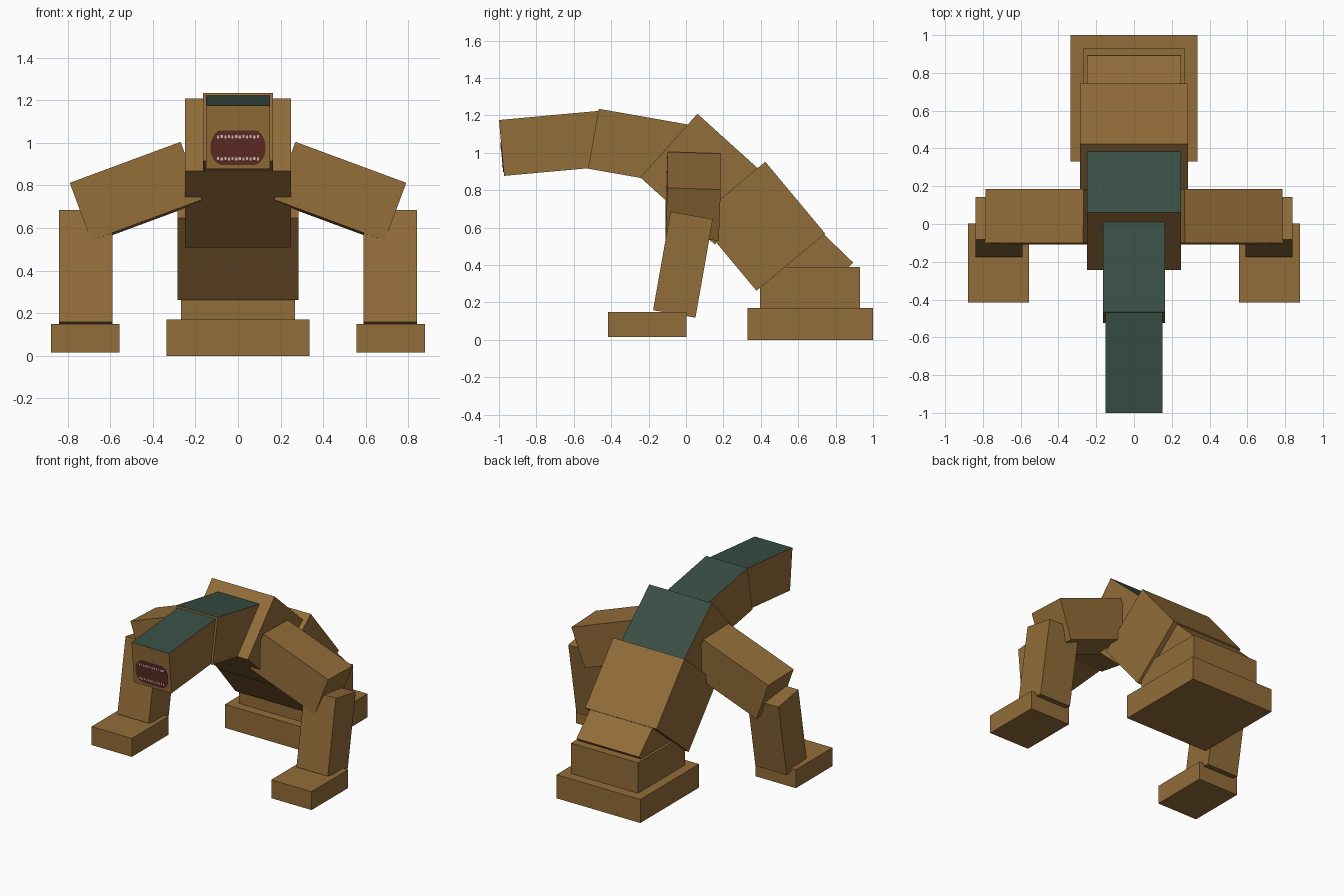
import bpy, bmesh, math
from mathutils import Matrix, Vector

cube = bpy.data.objects.get("Cube")
if cube:
    bpy.data.objects.remove(cube, do_unlink=True)


def material(name, rgb):
    m = bpy.data.materials.new(name)
    m.use_nodes = True
    m.diffuse_color = (*rgb, 1)
    m.node_tree.nodes["Principled BSDF"].inputs["Base Color"].default_value = (*rgb, 1)
    return m


brown = material("brown", (0.29, 0.153, 0.041))
green = material("dark_green", (0.041, 0.077, 0.058))
red = material("mouth_red", (0.115, 0.024, 0.018))
white = material("tooth_white", (0.62, 0.52, 0.45))


def make_object(name, bm, mats):
    bmesh.ops.recalc_face_normals(bm, faces=bm.faces)
    me = bpy.data.meshes.new(name)
    bm.to_mesh(me)
    bm.free()
    for m in mats:
        me.materials.append(m)
    ob = bpy.data.objects.new(name, me)
    bpy.context.collection.objects.link(ob)
    return ob


def add_block(bm, size, centre=(0, 0, 0)):
    bmesh.ops.create_cube(bm, size=1, matrix=Matrix.Translation(centre) @ Matrix.Diagonal((*size, 1)))


def box(name, size, centre, rotation=(0, 0, 0), green_top=False):
    bm = bmesh.new()
    add_block(bm, size)
    bm.normal_update()
    if green_top:
        for f in bm.faces:
            f.material_index = int(f.normal.z > 0.5)
    ob = make_object(name, bm, [brown, green] if green_top else [brown])
    ob.location = centre
    ob.rotation_euler = [math.radians(a) for a in rotation]
    return ob


def pitched_box(name, corner, pitch, length, height, width, x=0, green_top=False):
    """Box placed by its top front corner (y, z) and tilted about the x axis."""
    rot = Matrix.Rotation(math.radians(pitch), 3, 'X')
    centre = Vector((x, *corner)) + rot @ Vector((0, length / 2, -height / 2))
    return box(name, (width, length, height), centre, (pitch, 0, 0), green_top)


# Body segments from the head back to the base
HEAD, HEAD_PITCH = (-1.0, 1.175), 5.2
pitched_box("head", HEAD, HEAD_PITCH, 0.54, 0.30, 0.30, green_top=True)
pitched_box("neck", (-0.467, 1.235), -10, 0.49, 0.325, 0.33, green_top=True)
pitched_box("chest", (0.061, 1.208), -42, 0.536, 0.457, 0.50, green_top=True)
pitched_box("abdomen", (0.424, 0.952), -50.2, 0.50, 0.478, 0.57)
pitched_box("hip", (0.591, 0.705), -44, 0.42, 0.30, 0.50)
box("pelvis", (0.535, 0.535, 0.23), (0, 0.6625, 0.275))
box("base", (0.67, 0.67, 0.17), (0, 0.665, 0.085))

# Arms and hands on both sides
for side, s in (("left", 1), ("right", -1)):
    box(f"{side}_upper_arm", (0.555, 0.285, 0.29), (s * 0.478, 0.038, 0.768), (-2, s * 20.3, 0))
    pitched_box(f"{side}_forearm", (-0.083, 0.685), -10, 0.23, 0.535, 0.25, x=s * 0.715)
    box(f"{side}_hand", (0.322, 0.418, 0.133), (s * 0.718, -0.207, 0.0825))

# Mouth plate: straight top and bottom with rounded ends, on the face of the head
rot = Matrix.Rotation(math.radians(HEAD_PITCH), 3, 'X')
mouth_centre = Vector((0, *HEAD)) + rot @ Vector((0, 0, -0.198))
bm = bmesh.new()
ring = []
for i in range(24):
    a = 2 * math.pi * (i + 0.5) / 24
    shift = math.copysign(0.072, math.cos(a))
    ring.append(bm.verts.new((shift + 0.058 * math.cos(a), 0.001, 0.082 * math.sin(a))))
face = bm.faces.new(ring)
extruded = bmesh.ops.extrude_face_region(bm, geom=[face])["geom"]
bmesh.ops.translate(bm, vec=(0, -0.004, 0),
                    verts=[v for v in extruded if isinstance(v, bmesh.types.BMVert)])
mouth = make_object("mouth", bm, [red])

# Two uneven rows of small teeth
bm = bmesh.new()
for row in (1, -1):
    for i in range(12):
        z = row * (0.050 + 0.003 * (i % 2))
        add_block(bm, (0.010, 0.004, 0.014), (-0.0935 + 0.017 * i, -0.003, z))
teeth = make_object("teeth", bm, [white])

for ob in (mouth, teeth):
    ob.location = mouth_centre
    ob.rotation_euler.x = math.radians(HEAD_PITCH)
